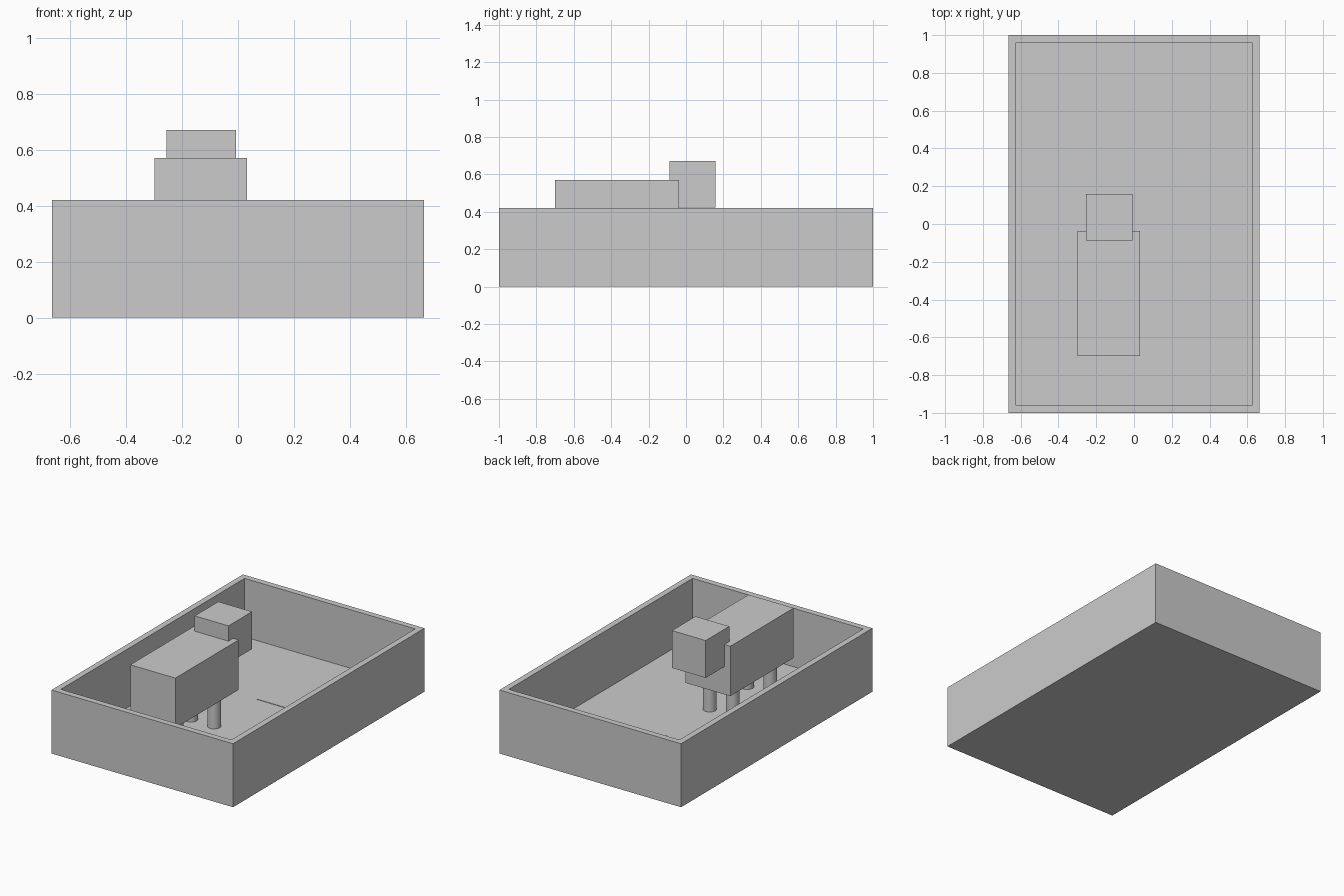
import bpy
import math

if "Cube" in bpy.data.objects:
    bpy.data.objects.remove(bpy.data.objects["Cube"])


def box(name, x0, x1, y0, y1, z0, z1):
    bpy.ops.mesh.primitive_cube_add(
        size=1, location=((x0 + x1) / 2, (y0 + y1) / 2, (z0 + z1) / 2))
    ob = bpy.context.object
    ob.name = name
    ob.scale = (x1 - x0, y1 - y0, z1 - z0)
    bpy.ops.object.transform_apply(location=False, rotation=False, scale=True)
    return ob


W, L, H, T = 0.664, 1.0, 0.42, 0.04   # half width, half length, height, wall
FLOOR = 0.033

# Pen: floor slab and four walls
box("pen_floor", -W + T, W - T, -L + T, L - T, 0, FLOOR)
box("front_wall", -W, W, -L, -L + T, 0, H)
box("back_wall", -W, W, L - T, L, 0, H)
box("left_wall", -W, -W + T, -L + T, L - T, 0, H)
box("right_wall", W - T, W, -L + T, L - T, 0, H)

# Thin square mat in the back right corner
box("floor_patch", -0.055, 0.61, 0.275, 0.94, 0.01, FLOOR + 0.003)

# Blocky animal
box("animal_body", -0.298, 0.032, -0.70, -0.038, 0.24, 0.57)
box("animal_head", -0.255, -0.008, -0.088, 0.158, 0.424, 0.671)

# Four round legs
for end, y in (("front", -0.18), ("rear", -0.57)):
    for side, x in (("left", -0.217), ("right", -0.048)):
        bpy.ops.mesh.primitive_cylinder_add(
            vertices=32, radius=0.041, depth=0.25 - FLOOR,
            location=(x, y, (0.25 + FLOOR) / 2))
        leg = bpy.context.object
        leg.name = f"{end}_{side}_leg"
        bpy.ops.object.shade_smooth_by_angle(angle=math.radians(30))
